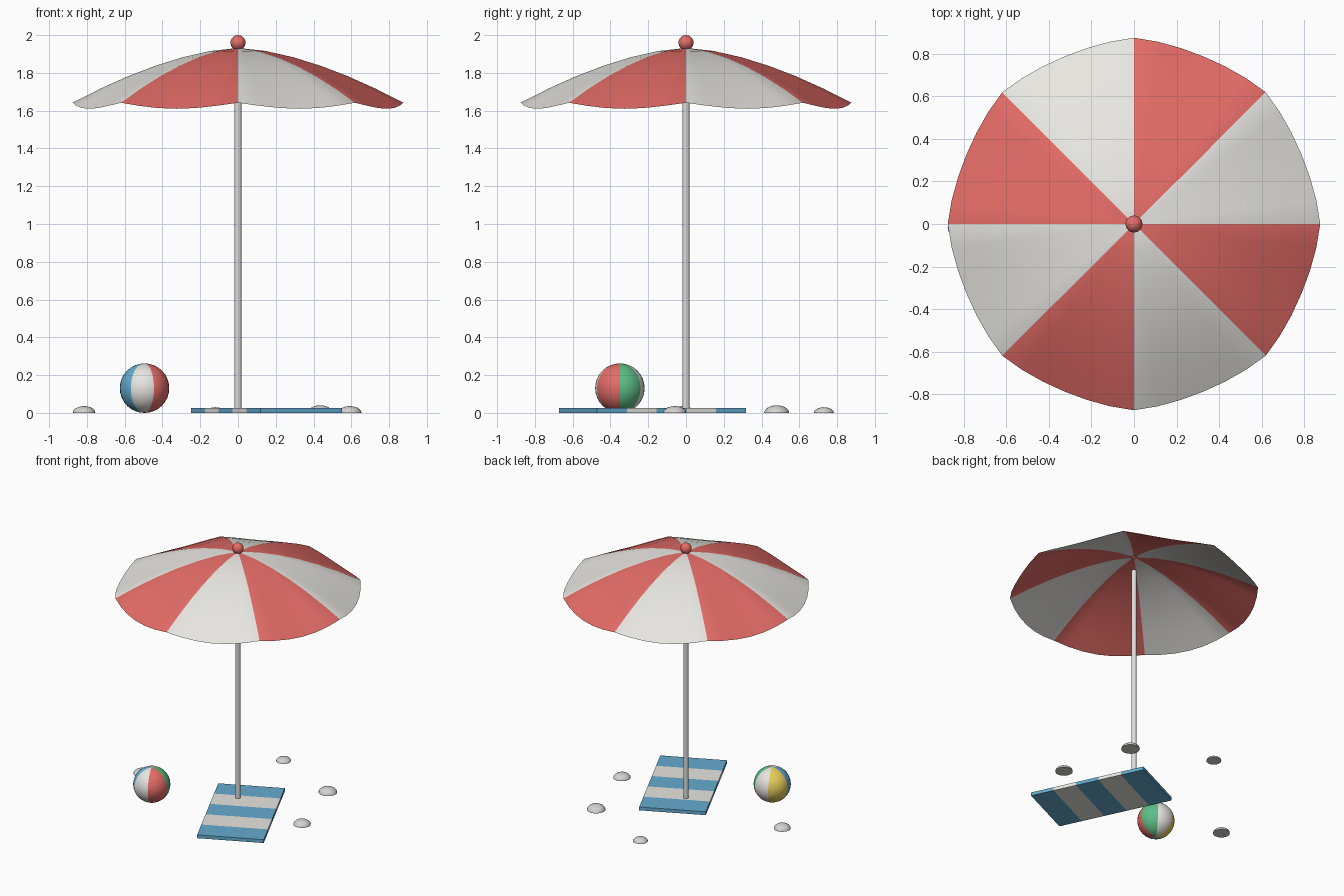
import bpy, bmesh, math
from mathutils import Vector, Matrix

cube = bpy.data.objects.get("Cube")
if cube:
    bpy.data.objects.remove(cube)


def material(name, r, g, b):
    m = bpy.data.materials.new(name)
    m.use_nodes = True
    m.diffuse_color = (r, g, b, 1)
    bsdf = next(n for n in m.node_tree.nodes if n.type == 'BSDF_PRINCIPLED')
    bsdf.inputs["Base Color"].default_value = (r, g, b, 1)
    return m


white = material("warm_white", .84, .83, .79)
red = material("coral_red", .78, .15, .135)
blue = material("sea_blue", .13, .41, .63)
green = material("leaf_green", .11, .52, .24)
yellow = material("sand_yellow", .82, .62, .1)
pole_grey = material("pole_grey", .72, .72, .71)
stone_grey = material("stone_grey", .66, .65, .63)


def finish(name, bm, mats, smooth=None):
    mesh = bpy.data.meshes.new(name)
    bm.to_mesh(mesh)
    bm.free()
    for m in mats:
        mesh.materials.append(m)
    ob = bpy.data.objects.new(name, mesh)
    bpy.context.collection.objects.link(ob)
    if smooth:
        bpy.ops.object.select_all(action='DESELECT')
        ob.select_set(True)
        bpy.context.view_layer.objects.active = ob
        bpy.ops.object.shade_smooth_by_angle(angle=math.radians(smooth))
    return ob


# Canopy: eight panels, hanging lower between the ribs
PANELS, STEPS, RINGS = 8, 6, 6
RADIUS, APEX, DROP = .875, 1.932, .29


def canopy_point(ring, i):
    f = ring / RINGS
    bulge = math.sin(math.pi * (i % STEPS) / STEPS)
    r = f * (RADIUS - .023 * bulge)
    a = math.tau * i / (PANELS * STEPS)
    z = APEX - DROP * f ** 1.62 - .032 * f * f * bulge
    return r * math.cos(a), r * math.sin(a), z


bm = bmesh.new()
count = PANELS * STEPS
apex = bm.verts.new((0, 0, APEX))
rings = [[bm.verts.new(canopy_point(k, i)) for i in range(count)]
         for k in range(1, RINGS + 1)]
for i in range(count):
    j = (i + 1) % count
    faces = [bm.faces.new((apex, rings[0][i], rings[0][j]))]
    for inner, outer in zip(rings, rings[1:]):
        faces.append(bm.faces.new((inner[i], outer[i], outer[j], inner[j])))
    for f in faces:
        f.material_index = (i // STEPS) % 2
# red panel starts at +y and runs clockwise, white follows
for f in bm.faces:
    c = f.calc_center_median()
    f.material_index = int((math.atan2(c.y, c.x) % math.tau) / (math.tau / PANELS)) % 2
finish("canopy", bm, [white, red], 30)

# Finial on top
bm = bmesh.new()
bmesh.ops.create_uvsphere(bm, u_segments=20, v_segments=12, radius=.04,
                          matrix=Matrix.Translation((0, 0, 1.96)))
finish("finial", bm, [red], 60)

# Pole
bm = bmesh.new()
bmesh.ops.create_cone(bm, cap_ends=True, segments=16, radius1=.019, radius2=.019,
                      depth=1.82, matrix=Matrix.Translation((0, 0, .91)))
finish("pole", bm, [pole_grey], 40)

# Towel: a flat slab cut across into five stripes
WIDTH, LENGTH, STRIPES = .475, .87, 5
bm = bmesh.new()
bmesh.ops.create_cube(bm, size=1, matrix=Matrix.Diagonal((WIDTH, LENGTH, .026, 1)))
for k in range(1, STRIPES):
    bmesh.ops.bisect_plane(bm, geom=bm.verts[:] + bm.edges[:] + bm.faces[:],
                           plane_co=(0, LENGTH * (k / STRIPES - .5), 0),
                           plane_no=(0, 1, 0))
for f in bm.faces:
    t = f.calc_center_median().y / LENGTH + .5
    f.material_index = min(int(t * STRIPES), STRIPES - 1) % 2
towel = finish("towel", bm, [blue, white])
towel.location = (.15, -.178, .013)
towel.rotation_euler.z = math.radians(25.2)

# Beach ball: six coloured wedges
SEGMENTS = 32
wedges = [red, white, blue, yellow, white, green]
bm = bmesh.new()
bmesh.ops.create_uvsphere(bm, u_segments=SEGMENTS, v_segments=16, radius=.131)
for f in bm.faces:
    c = f.calc_center_median()
    step = int((-math.atan2(c.y, c.x) % math.tau) / math.tau * SEGMENTS)
    f.material_index = step * len(wedges) // SEGMENTS
ball = finish("beach_ball", bm, wedges, 60)
ball.location = (-.495, -.35, .131)

# Stones: flat-bottomed domes
stones = [(-.815, -.015, .06, .036), (-.12, .73, .053, .03),
          (.435, .48, .066, .04), (.592, -.06, .062, .036)]
for n, (x, y, r, h) in enumerate(stones, 1):
    bm = bmesh.new()
    bmesh.ops.create_uvsphere(bm, u_segments=16, v_segments=10, radius=1)
    bmesh.ops.bisect_plane(bm, geom=bm.verts[:] + bm.edges[:] + bm.faces[:],
                           plane_co=(0, 0, 0), plane_no=(0, 0, 1), clear_inner=True)
    rim = [e for e in bm.edges if e.is_boundary]
    bmesh.ops.contextual_create(bm, geom=rim)
    bmesh.ops.scale(bm, vec=Vector((r, r, h)), verts=bm.verts[:])
    stone = finish(f"stone_{n}", bm, [stone_grey], 50)
    stone.location = (x, y, 0)
